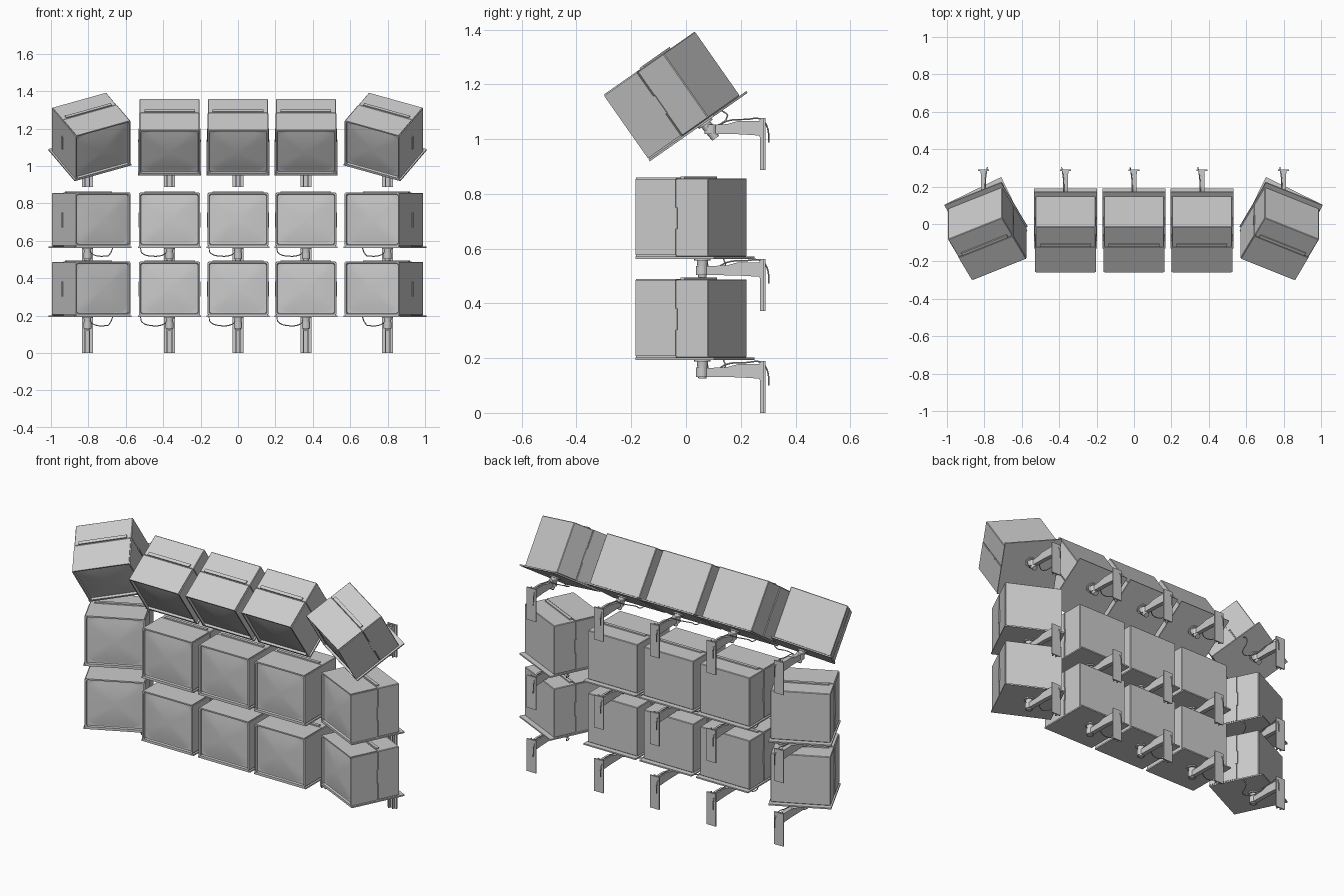
import bpy, bmesh, math
from mathutils import Matrix, Vector

if "Cube" in bpy.data.objects:
    bpy.data.objects.remove(bpy.data.objects["Cube"])

W, H, D = 0.326, 0.288, 0.295          # television cabinet size
FRONT, SEAM, BACK = -0.1925, -0.03, 0.1025   # depth stations, measured from the swivel


def to_mesh(bm, name):
    bmesh.ops.recalc_face_normals(bm, faces=bm.faces)
    me = bpy.data.meshes.new(name)
    bm.to_mesh(me)
    bm.free()
    return me


def box(bm, x0, x1, y0, y1, z0, z1):
    m = Matrix.Translation(((x0 + x1) / 2, (y0 + y1) / 2, (z0 + z1) / 2))
    m = m @ Matrix.Diagonal((x1 - x0, y1 - y0, z1 - z0, 1))
    return bmesh.ops.create_cube(bm, size=1, matrix=m)["verts"]


def box_mesh(name, *boxes, bevel=0):
    bm = bmesh.new()
    for b in boxes:
        box(bm, *b)
    if bevel:
        bmesh.ops.bevel(bm, geom=bm.edges[:], offset=bevel, segments=1, affect='EDGES')
    return to_mesh(bm, name)


def cabinet_front_mesh():
    # box with a recessed front opening for the picture tube
    bm = bmesh.new()
    box(bm, -W / 2, W / 2, FRONT, SEAM, 0, H)
    depth_edges = [e for e in bm.edges if abs(e.verts[0].co.y - e.verts[1].co.y) > 0.05]
    bmesh.ops.bevel(bm, geom=depth_edges, offset=0.005, segments=2, affect='EDGES')
    face = min(bm.faces, key=lambda f: f.calc_center_median().y)
    bmesh.ops.inset_region(bm, faces=[face], thickness=0.011)
    bmesh.ops.inset_region(bm, faces=[face], thickness=0.004, depth=-0.012)
    return to_mesh(bm, "cabinet_front")


def screen_mesh():
    # domed rounded rectangle
    bm = bmesh.new()
    n, rings = 40, 5
    a, b = W / 2 - 0.016, H / 2 - 0.016

    def spow(v):
        return math.copysign(abs(v) ** 0.3, v)
    loops = []
    for r in range(1, rings + 1):
        k = r / rings
        y = FRONT + 0.001 + 0.010 * k * k
        loops.append([bm.verts.new((a * k * spow(math.cos(t)), y, H / 2 + b * k * spow(math.sin(t))))
                      for t in (2 * math.pi * (i + 0.5) / n for i in range(n))])
    c = bm.verts.new((0, FRONT + 0.001, H / 2))
    for i in range(n):
        j = (i + 1) % n
        bm.faces.new((c, loops[0][i], loops[0][j]))
        for p, q in zip(loops, loops[1:]):
            bm.faces.new((p[i], q[i], q[j], p[j]))
    for f in bm.faces:
        f.smooth = True
    me = to_mesh(bm, "screen")
    if sum(p.normal.y for p in me.polygons) > 0:
        me.flip_normals()
    return me


def cone_mesh():
    # tapered swivel hub under the shelf
    bm = bmesh.new()
    for r1, r2, z, h in ((0.015, 0.021, -0.042, 0.07), (0.030, 0.030, -0.011, 0.008)):
        bmesh.ops.create_cone(bm, cap_ends=True, segments=20, radius1=r1, radius2=r2, depth=h,
                              matrix=Matrix.Translation((0, 0, z)))
    for f in bm.faces:
        f.smooth = len(f.verts) == 4
    return to_mesh(bm, "swivel_hub")


def arm_mesh(name, y0):
    # side profile of the bracket arm, extruded across x
    prof = [(y0, 0.132), (y0, 0.163), (0.15, 0.167), (0.19, 0.178), (0.272, 0.178),
            (0.272, 0.125), (0.19, 0.130)]
    bm = bmesh.new()
    f = bm.faces.new([bm.verts.new((-0.013, y, z)) for y, z in prof])
    ext = bmesh.ops.extrude_face_region(bm, geom=[f])["geom"]
    bmesh.ops.translate(bm, vec=(0.026, 0, 0), verts=[v for v in ext if isinstance(v, bmesh.types.BMVert)])
    bmesh.ops.create_cone(bm, cap_ends=True, segments=16, radius1=0.022, radius2=0.022, depth=0.034,
                          matrix=Matrix.Translation((0, y0, 0.148)))
    return to_mesh(bm, name)


def place(name, me, matrix):
    ob = bpy.data.objects.new(name, me)
    ob.matrix_world = matrix
    bpy.context.collection.objects.link(ob)
    return ob


def cable(name, pts):
    cu = bpy.data.curves.new(name, 'CURVE')
    cu.dimensions = '3D'
    cu.bevel_depth, cu.bevel_resolution, cu.resolution_u = 0.0028, 1, 5
    sp = cu.splines.new('BEZIER')
    sp.bezier_points.add(len(pts) - 1)
    for bp, p in zip(sp.bezier_points, pts):
        bp.co = p
        bp.handle_left_type = bp.handle_right_type = 'AUTO'
    place(name, cu, Matrix())


# parts that move with the television
tv_parts = [
    cabinet_front_mesh(),
    screen_mesh(),
    box_mesh("cabinet_back", (-W / 2 + 0.002, W / 2 - 0.002, SEAM + 0.003, BACK, 0, H - 0.002), bevel=0.003),
    box_mesh("seam_core", (-W / 2 + 0.006, W / 2 - 0.006, SEAM - 0.002, SEAM + 0.005, 0.004, H - 0.006)),
    box_mesh("top_ridge", (-0.135, 0.135, SEAM + 0.006, SEAM + 0.024, H - 0.004, H + 0.005)),
    box_mesh("side_clips",
             (-W / 2 - 0.003, -W / 2 + 0.01, SEAM - 0.004, SEAM + 0.008, 0.10, 0.18),
             (W / 2 - 0.01, W / 2 + 0.003, SEAM - 0.004, SEAM + 0.008, 0.10, 0.18)),
    box_mesh("shelf", (-W / 2 - 0.006, W / 2 + 0.006, FRONT + 0.002, 0.13, -0.008, 0.0)),
    cone_mesh(),
]

# parts fixed to the wall
post = box_mesh("wall_post", (-0.03, 0.03, 0.284, 0.291, 0, 0.19), (-0.015, -0.009, 0.27, 0.285, 0, 0.19),
                (0.009, 0.015, 0.27, 0.285, 0, 0.19), (-0.012, 0.012, 0.268, 0.287, 0.12, 0.182))

columns = [(-0.805, 26, 1), (-0.366, 0, -1), (0, 0, -1), (0.363, 0, -1), (0.80, -26, -1)]
# wall base height, swivel y, swivel z, forward tilt
rows = [(0.0, 0.06, 0.202, 0), (0.372, 0.06, 0.571, 0), (0.888, 0.064, 1.066, 35)]

for r, (base, py, pz, tilt) in enumerate(rows):
    arm = arm_mesh("bracket_arm", 0.09 if tilt else 0.058)
    for c, (x, yaw, s) in enumerate(columns):
        tag = f"_{r + 1}_{c + 1}"
        m = (Matrix.Translation((x, py, pz)) @ Matrix.Rotation(math.radians(tilt), 4, 'X')
             @ Matrix.Rotation(math.radians(yaw), 4, 'Z'))
        for me in tv_parts:
            place(me.name + tag, me, m)
        wall = Matrix.Translation((x, 0, base))
        place("wall_post" + tag, post, wall)
        place("bracket_arm" + tag, arm, wall)
        # cable sags from the shelf, runs over the arm and drops behind the post
        hang = [m @ Vector((s * 0.155, 0.01, -0.008)), m @ Vector((s * 0.148, 0.02, -0.035))]
        run = [(s * 0.09, 0.08, 0.146), (s * 0.03, 0.11, 0.155), (s * 0.012, 0.15, 0.178),
               (s * 0.01, 0.22, 0.184), (s * 0.016, 0.275, 0.184), (s * 0.02, 0.297, 0.155),
               (s * 0.02, 0.302, 0.10)]
        cable("power_cable" + tag, hang + [wall @ Vector(p) for p in run])
